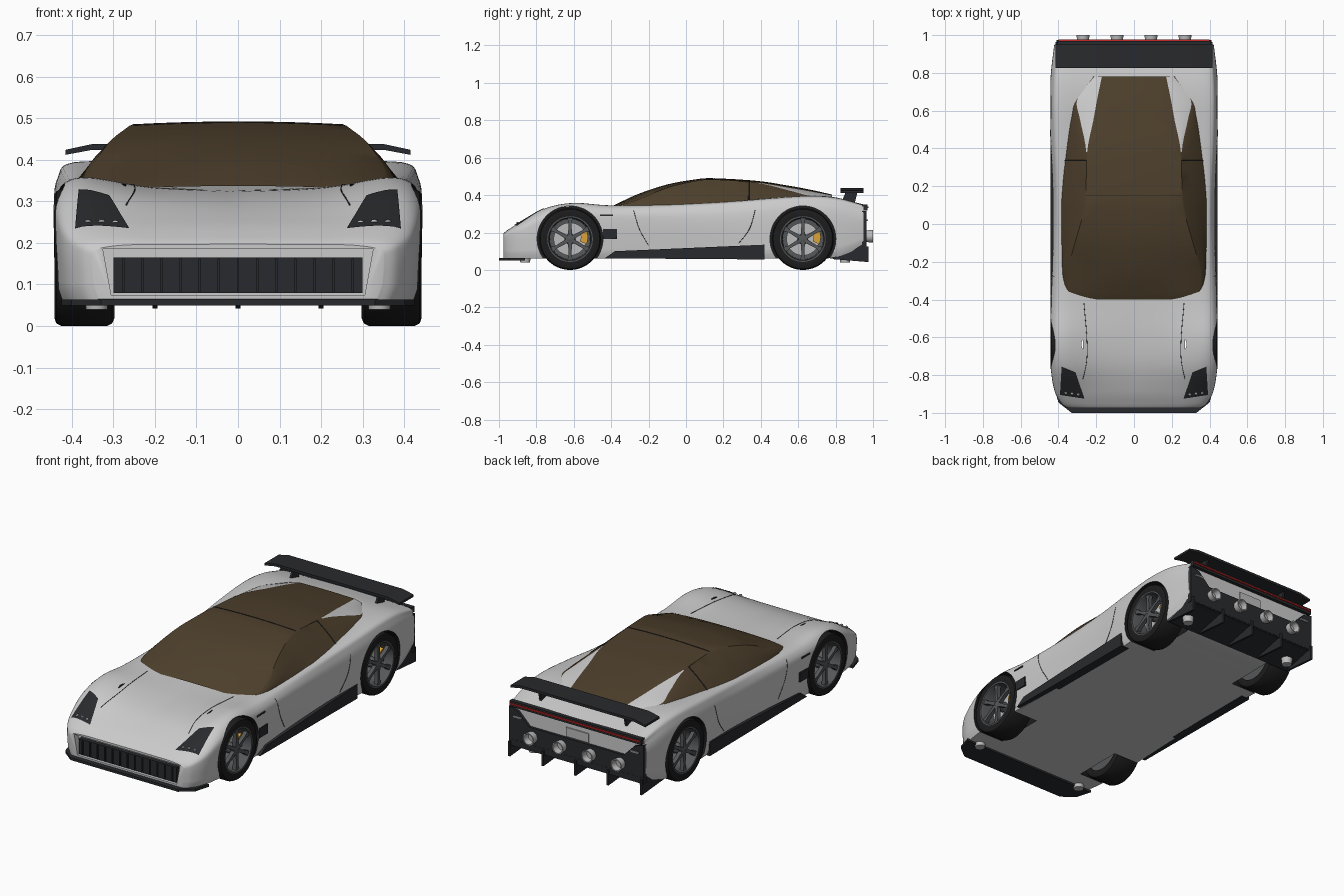
import bpy, bmesh
from math import sin, cos, pi, radians
from mathutils import Vector
from mathutils.bvhtree import BVHTree

if "Cube" in bpy.data.objects:
    bpy.data.objects.remove(bpy.data.objects["Cube"])


def material(name, rgb):
    m = bpy.data.materials.new(name)
    m.diffuse_color = (*rgb, 1)
    m.use_nodes = True
    m.node_tree.nodes["Principled BSDF"].inputs["Base Color"].default_value = m.diffuse_color
    return m


SILVER = material("silver_paint", (.62, .62, .62))
BLACK = material("black_trim", (.022, .023, .026))
RUBBER = material("rubber", (.012, .012, .013))
GLASS = material("tinted_glass", (.075, .05, .025))
RIM = material("rim_grey", (.09, .095, .10))
STEEL = material("steel", (.5, .5, .5))
ORANGE = material("caliper_orange", (.7, .36, .04))
RED = material("light_red", (.6, .02, .02))


def make(name, verts, faces, mats, angle=35, normals=True):
    me = bpy.data.meshes.new(name)
    me.from_pydata(verts, [], faces)
    if normals:
        bm = bmesh.new()
        bm.from_mesh(me)
        bmesh.ops.recalc_face_normals(bm, faces=bm.faces)
        bm.to_mesh(me)
        bm.free()
    for m in mats:
        me.materials.append(m)
    ob = bpy.data.objects.new(name, me)
    bpy.context.collection.objects.link(ob)
    smooth(ob, angle)
    return ob


def smooth(ob, angle=35):
    bpy.ops.object.select_all(action='DESELECT')
    ob.select_set(True)
    bpy.context.view_layer.objects.active = ob
    bpy.ops.object.shade_smooth_by_angle(angle=radians(angle))


def spline(rows, n):
    out, last = [], len(rows) - 1
    for i in range(n):
        t = i / (n - 1) * last
        k = min(int(t), last - 1)
        u = t - k
        q = [rows[max(k - 1, 0)], rows[k], rows[k + 1], rows[min(k + 2, last)]]
        out.append(tuple(.5 * (2*b + (c-a)*u + (2*a-5*b+4*c-d)*u*u + (3*b-3*c+d-a)*u**3)
                         for a, b, c, d in zip(*q)))
    return out


def loft(name, rings, mats, closed):
    n = len(rings[0])
    verts = [p for r in rings for p in r]
    cols = n if closed else n - 1
    faces = [(i*n + j, i*n + (j+1) % n, (i+1)*n + (j+1) % n, (i+1)*n + j)
             for i in range(len(rings) - 1) for j in range(cols)]
    if closed:
        faces += [tuple(range(n)), tuple(range(len(verts) - n, len(verts)))]
    return make(name, verts, faces, mats)


def prism(name, polys, axis, a, b, mat):
    put = {'x': lambda u, v, d: (d, u, v), 'y': lambda u, v, d: (u, d, v), 'z': lambda u, v, d: (u, v, d)}[axis]
    verts, faces = [], []
    for poly in polys:
        o, n = len(verts), len(poly)
        verts += [put(u, v, a) for u, v in poly] + [put(u, v, b) for u, v in poly]
        faces += [tuple(o + i for i in range(n)), tuple(o + n + i for i in range(n))]
        faces += [(o + i, o + (i+1) % n, o + n + (i+1) % n, o + n + i) for i in range(n)]
    return make(name, verts, faces, [mat])


def rect(u0, u1, v0, v1):
    return [(u0, v0), (u1, v0), (u1, v1), (u0, v1)]


def lathe(name, profile, c, axis, mat, n=48, closed=True):
    # profile is (distance along axis, radius), closed into a ring
    verts, faces, k = [], [], len(profile)
    for i in range(n):
        a = 2 * pi * i / n
        for d, r in profile:
            p = {'x': (d, r*cos(a), r*sin(a)), 'y': (r*cos(a), d, r*sin(a)), 'z': (r*cos(a), r*sin(a), d)}[axis]
            verts.append(tuple(p[m] + c[m] for m in range(3)))
        faces += [(i*k + j, i*k + (j+1) % k, (i+1) % n*k + (j+1) % k, (i+1) % n*k + j) for j in range(k)]
    return make(name, verts, faces, [mat])


# Body shell: y, centre z, crest x, crest z, half width, widest z, sill x, floor z
stations = [
    (-.975, .197, .27, .195, .35, .16, .345, .065), (-.95, .215, .31, .215, .385, .17, .38, .06),
    (-.88, .252, .34, .258, .422, .19, .415, .06), (-.75, .298, .36, .330, .442, .23, .435, .06),
    (-.60, .320, .37, .358, .446, .25, .440, .06), (-.40, .330, .37, .345, .439, .25, .430, .06),
    (-.10, .340, .37, .350, .430, .25, .420, .06), (.20, .350, .38, .362, .431, .25, .422, .06),
    (.45, .370, .39, .382, .443, .26, .437, .06), (.65, .393, .395, .394, .446, .27, .440, .06),
    (.80, .385, .39, .385, .440, .27, .432, .068), (.95, .350, .385, .345, .422, .26, .415, .125)]
rings = []
for y, zc, xs, zs, w, zw, wb, zb in spline(stations, 70):
    half = spline([(0, zc), (xs*.55, zc + (zs-zc)*.3), (xs, zs), (w - .012, zs + (zw-zs)*.3),
                   (w, zw), (wb, zb + .03)], 26) + [(wb - .012, zb)]
    rings.append([(x, y, z) for x, z in half] + [(-x, y, z) for x, z in half[:0:-1]])
body = loft("body_shell", rings, [SILVER], True)
bm = bmesh.new()
bm.from_mesh(body.data)
tree = BVHTree.FromBMesh(bm)
bm.free()


def on_top(x, y, lift=0):
    hit = tree.ray_cast(Vector((x, y, 1)), Vector((0, 0, -1)))[0]
    return Vector((x, y, (hit.z if hit else .22) + lift))


def on_side(s, y, z, lift=0):
    hit = tree.ray_cast(Vector((s, y, z)), Vector((-s, 0, 0)))[0]
    return Vector(((hit.x if hit else s*.43) + s*lift, y, z))


# Wheel wells and front mouth cut from the shell
WHEELS = [(s, y) for s in (1, -1) for y in (-.62, .625)]
circle = [(cos(i*pi/32), sin(i*pi/32)) for i in range(64)]
cutters = [prism("well_cutter", [[(y + .176*u, .166 + .176*v) for u, v in circle]], 'x', s*.27, s*.6, RUBBER)
           for s, y in WHEELS]
cutters.append(prism("mouth_cutter", [[(-.305, .075), (.305, .075), (.325, .185), (-.325, .185)]], 'y', -1.1, -.945, SILVER))
for c in cutters:
    m = body.modifiers.new("cut", 'BOOLEAN')
    m.object, m.operation, m.solver, m.material_mode = c, 'DIFFERENCE', 'EXACT', 'TRANSFER'
    bpy.context.view_layer.objects.active = body
    bpy.ops.object.modifier_apply(modifier=m.name)
    bpy.data.objects.remove(c)
smooth(body, 35)

# Cabin: y, centre z, roof edge x z, pillar x z, base x z
cabin = [
    (-.40, .337, .305, .330, .308, .329, .315, .32), (-.36, .358, .343, .345, .347, .343, .355, .325),
    (-.25, .408, .352, .378, .356, .375, .380, .335), (-.10, .457, .312, .440, .316, .436, .387, .34),
    (.05, .484, .270, .475, .274, .472, .389, .345), (.15, .490, .255, .483, .259, .480, .389, .35),
    (.38, .476, .248, .468, .253, .465, .374, .36), (.55, .450, .215, .441, .285, .425, .350, .37),
    (.66, .430, .195, .422, .300, .397, .318, .375), (.78, .403, .170, .400, .210, .392, .220, .37)]
rings = []
for y, zc, xr, zr, xp, zp, xb, zb in spline(cabin, 46):
    half = [(xr*t/4, zc + (zr-zc)*(t/4)**2) for t in range(5)] + [(xp, zp)]
    half += [(xp + (xb-xp)*t + .03*t*(1-t), zp + (zb-zp)*t) for t in (1/3, 2/3, 1)]
    rings.append([(-x, y, z) for x, z in half[:0:-1]] + [(x, y, z) for x, z in half])
glass = loft("cabin_glass", rings, [GLASS, SILVER], False)
for p in glass.data.polygons:
    if p.index % 16 in (3, 12) and p.center.y > .38:
        p.material_index = 1


# Panel seams
def seam(name, pts, r=.0016):
    cu = bpy.data.curves.new(name, 'CURVE')
    cu.dimensions, cu.bevel_depth, cu.bevel_resolution = '3D', r, 1
    sp = cu.splines.new('POLY')
    sp.points.add(len(pts) - 1)
    for q, p in zip(sp.points, pts):
        q.co = (*p, 1)
    cu.materials.append(BLACK)
    bpy.context.collection.objects.link(bpy.data.objects.new(name, cu))


seam("roof_seam", [Vector(p) + Vector((0, 0, .001)) for p in rings[25][4:13]])
for s in (1, -1):
    seam("hood_seam", [on_top(s*x, y) for x, y in spline([(.265, -.42), (.25, -.6), (.25, -.72), (.27, -.82)], 14)])
    seam("door_front_seam", [on_side(s, *p) for p in spline([(-.28, .32), (-.25, .22), (-.2, .13)], 12)])
    seam("door_rear_seam", [on_side(s, *p) for p in spline([(.37, .32), (.34, .22), (.28, .14)], 12)])
    seam("window_seam", [p for p in (rings[29][12:] if s > 0 else rings[29][:5])], .003)
    # Headlight patch laid over the nose
    a, b, c, d = [Vector(p) for p in ((.262, -.925), (.392, -.905), (.383, -.755), (.31, -.785))]
    verts = []
    for i in range(9):
        for j in range(9):
            p = a.lerp(b, i/8).lerp(d.lerp(c, i/8), j/8)
            verts.append(on_top(s*p.x, p.y, .004))
    make("headlight", verts, [(i*9+j, i*9+j+1, i*9+j+10, i*9+j+9) for i in range(8) for j in range(8)], [BLACK])
    for k in range(3):
        p = on_top(s*(.295 + .033*k), -.902 + .004*k, .003)
        lathe("headlight_bulb", [(0, .001), (0, .008), (.005, .006), (.006, .001)], p, 'z', STEEL, 16)
    # Side vent, marker slot and skirt
    prism("side_vent", [rect(-.445, -.37, .165, .218)], 'x', s*.40, s*.443, BLACK)
    prism("side_marker", [rect(-.46, -.39, .287, .295)], 'x', s*.40, s*.442, BLACK)
    prism("side_skirt", [[(-.435, .062), (-.38, .10), (.42, .135), (.42, .056)]], 'x', s*.39, s*.441, BLACK)
    # Small round jacking feet and wing supports
    for y in (-.86, .85):
        lathe("jack_point", [(.04, .001), (.04, .026), (.075, .03), (.075, .001)], (s*.34, y, 0), 'z', STEEL, 20)
    prism("wing_support", [[(.83, .36), (.90, .35), (.92, .43), (.86, .43)]], 'x', s*.257, s*.269, BLACK)

# Front grille and splitter
prism("front_grille", [rect(-.30, .30, .08, .165)], 'y', -.968, -.93, BLACK)
prism("grille_ribs", [rect(x*.046 - .003, x*.046 + .003, .083, .162) for x in range(-6, 7)], 'y', -.974, -.96, BLACK)
prism("front_splitter", [[(-.33, -1), (.33, -1), (.40, -.945), (.425, -.86), (-.425, -.86), (-.40, -.945), (-.33, -1)][:6]],
      'z', .05, .064, BLACK)

# Rear panel, light bar, plate recess and exhausts
prism("rear_panel", [[(-.415, .10), (.415, .10), (.415, .315), (.36, .30), (.29, .23), (-.29, .23),
                      (-.36, .30), (-.415, .315)]], 'y', .94, .964, BLACK)
prism("rear_light_trim", [rect(-.405, .405, .318, .35)], 'y', .945, .970, BLACK)
prism("rear_light_strip", [rect(-.40, .40, .331, .339)], 'y', .96, .977, RED)
prism("plate_panel", [rect(-.07, .07, .235, .285)], 'y', .94, .956, STEEL)
prism("rear_markers", [rect(s*.36 - .025, s*.36 + .025, .262, .27) for s in (1, -1)], 'y', .95, .972, STEEL)
for x in (-.27, -.09, .09, .27):
    lathe("exhaust_pipe", [(.95, .03), (1.0, .034), (1.0, .028), (.965, .024), (.965, .001), (.95, .001)],
          (x, 0, .18), 'y', STEEL, 28)

# Diffuser and fins
prism("diffuser", [[(.77, .06), (.965, .105), (.965, .135), (.80, .12)]], 'x', -.41, .41, BLACK)
for x in (-.405, -.2, 0, .2, .405):
    prism("diffuser_fin", [[(.78, .058), (.975, .042), (.975, .125), (.86, .13)]], 'x', x - .006, x + .006, BLACK)

# Rear wing
wing = [(-.415, .412), (-.35, .424), (.35, .424), (.415, .412), (.415, .424), (.35, .438), (-.35, .438), (-.415, .424)]
prism("rear_wing", [wing], 'y', .825, .95, BLACK)

# Wheels
for s, y in WHEELS:
    c = (0, y, .165)
    lathe("tyre", [(s*d, r) for d, r in ((.30, .122), (.297, .145), (.303, .159), (.315, .165), (.425, .165),
                                         (.437, .159), (.442, .145), (.438, .122))], c, 'x', RUBBER, 56)
    lathe("rim_barrel", [(s*d, r) for d, r in ((.305, .124), (.438, .124), (.438, .115), (.42, .11), (.34, .108),
                                               (.33, .001), (.305, .001))], c, 'x', RIM, 48)
    lathe("brake_disc", [(s*d, r) for d, r in ((.36, .001), (.36, .088), (.375, .088), (.375, .001))], c, 'x', STEEL, 40)
    lathe("hub", [(s*d, r) for d, r in ((.36, .001), (.36, .03), (.425, .024), (.43, .014), (.43, .001))], c, 'x', RIM, 24)
    spokes = []
    for k in range(6):
        a = pi/6 + k*pi/3
        spokes.append([(y + r*cos(a) - w*sin(a), .165 + r*sin(a) + w*cos(a))
                       for r, w in ((.015, .011), (.08, .008), (.118, .015), (.118, -.015), (.08, -.008), (.015, -.011))])
    prism("wheel_spokes", spokes, 'x', s*.408, s*.43, RIM)
    arc = [(r, a) for r, sgn in ((.096, 1), (.058, -1)) for a in [sgn*(-.4 + .2*i) for i in range(5)]]
    prism("brake_caliper", [[(y + r*cos(a), .175 + r*sin(a)) for r, a in arc]], 'x', s*.36, s*.395, ORANGE)
